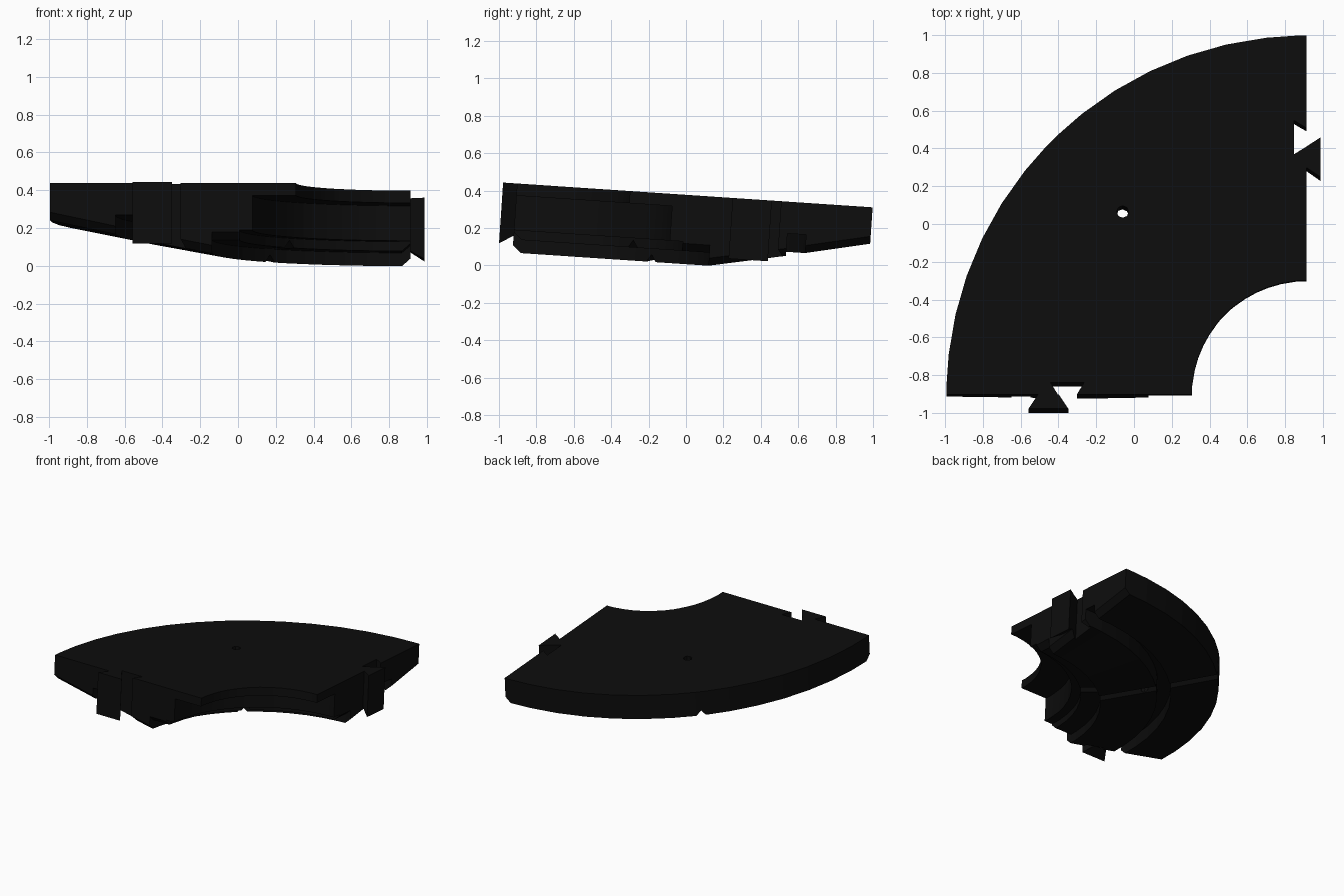
import bpy, bmesh, math
from mathutils import Matrix, Vector

cube = bpy.data.objects.get("Cube")
if cube:
    bpy.data.objects.remove(cube)

CX, CY = 0.912, -0.905          # centre of the quarter ring
SEGMENTS = 14
CHAMFER = 0.045
TILT = Matrix.Translation((0, 0, 0.377)) @ Matrix.Rotation(-0.067, 4, 'X')

black = bpy.data.materials.new("near_black")
black.use_nodes = True
color = (0.004, 0.004, 0.004, 1)
black.diffuse_color = color
black.node_tree.nodes["Principled BSDF"].inputs["Base Color"].default_value = color


def loft(name, rings):
    """Closed solid through a list of matching cross-sections."""
    bm = bmesh.new()
    loops = [[bm.verts.new(p) for p in ring] for ring in rings]
    n = len(loops[0])
    for a, b in zip(loops, loops[1:]):
        for i in range(n):
            j = (i + 1) % n
            bm.faces.new((a[i], a[j], b[j], b[i]))
    bm.faces.new(loops[0])
    bm.faces.new(loops[-1])
    bmesh.ops.recalc_face_normals(bm, faces=bm.faces)
    mesh = bpy.data.meshes.new(name)
    bm.to_mesh(mesh)
    bm.free()
    mesh.materials.append(black)
    obj = bpy.data.objects.new(name, mesh)
    bpy.context.collection.objects.link(obj)
    obj.matrix_world = TILT
    return obj


def end_point(end, r, out, z):
    """Point at radius r on either end face, pushed outward."""
    return (CX - r, CY - out, z) if end == 0 else (CX + out, CY + r, z)


def dovetail(name, end, r, root, tip, reach, low_root, low_tip, top):
    def ring(half, out, low):
        return [end_point(end, r + s * half, out, z)
                for s, z in ((-1, top), (1, top), (1, low), (-1, low))]
    return loft(name, [ring(root, 0, low_root), ring(tip, reach, low_tip)])


# Cross-section: radius, height below the top, and whether chamfers lift it
PROFILE = [(0.605, 0, 0), (0.605, -0.065, 0), (0.835, -0.065, 0),
           (0.835, -0.25, 0), (0.905, -0.25, 0), (0.905, -0.30, 1),
           (1.05, -0.30, 1), (1.05, -0.37, 1), (1.46, -0.29, 1),
           (1.46, -0.17, 0), (1.56, -0.17, 0), (1.56, -0.268, 1),
           (1.905, -0.195, 1), (1.905, 0, 0)]

# Stations round the arc: angle, sideways offset, lift of the underside
stations = []
for k in range(SEGMENTS + 1):
    angle = math.pi / 2 * k / SEGMENTS
    if k == 0:
        stations += [(angle, 0, 0.04), (angle, CHAMFER, 0)]
    elif k == SEGMENTS:
        stations += [(angle, -CHAMFER, 0), (angle, 0, 0.04)]
    elif k == SEGMENTS // 2:        # radial vee groove
        stations += [(angle, -0.035, 0), (angle, 0, 0.04), (angle, 0.035, 0)]
    else:
        stations.append((angle, 0, 0))

rings = []
for a, off, lift in stations:
    c, s = math.cos(a), math.sin(a)
    rings.append([(CX - r * c + off * s, CY + r * s + off * c, z + lift * flag)
                  for r, z, flag in PROFILE])
body = loft("quarter_ring_body", rings)

# Dovetail sockets and the round peg hole
cutters = []
for end, r in ((0, 1.265), (1, 1.365)):
    cutters.append(dovetail("socket_cutter", end, r, 0.05, 0.09, -0.065, -0.5, -0.5, 0.1))
    # extend the mouth beyond the end face
    cutters.append(dovetail("mouth_cutter", end, r, 0.05, 0.05, 0.02, -0.5, -0.5, 0.1))
circle = [Vector((0.032 * math.cos(t * math.pi / 4) - 0.06,
                  0.032 * math.sin(t * math.pi / 4) + 0.065)) for t in range(8)]
cutters.append(loft("hole_cutter", [[(p.x, p.y, z) for p in circle] for z in (-0.5, 0.1)]))

for cutter in cutters:
    cutter.hide_render = True
    mod = body.modifiers.new("cut", 'BOOLEAN')
    mod.operation = 'DIFFERENCE'
    mod.solver = 'EXACT'
    mod.object = cutter
bpy.context.view_layer.update()
graph = bpy.context.evaluated_depsgraph_get()
cut_mesh = bpy.data.meshes.new_from_object(body.evaluated_get(graph))
body.modifiers.clear()
body.data = cut_mesh
for cutter in cutters:
    bpy.data.objects.remove(cutter)

# Dovetail tabs on both end faces
for name, end, r in (("front_tab", 0, 1.365), ("left_tab", 1, 1.26)):
    dovetail(name, end, r, 0.055, 0.105, 0.075, -0.28, -0.325, 0)
